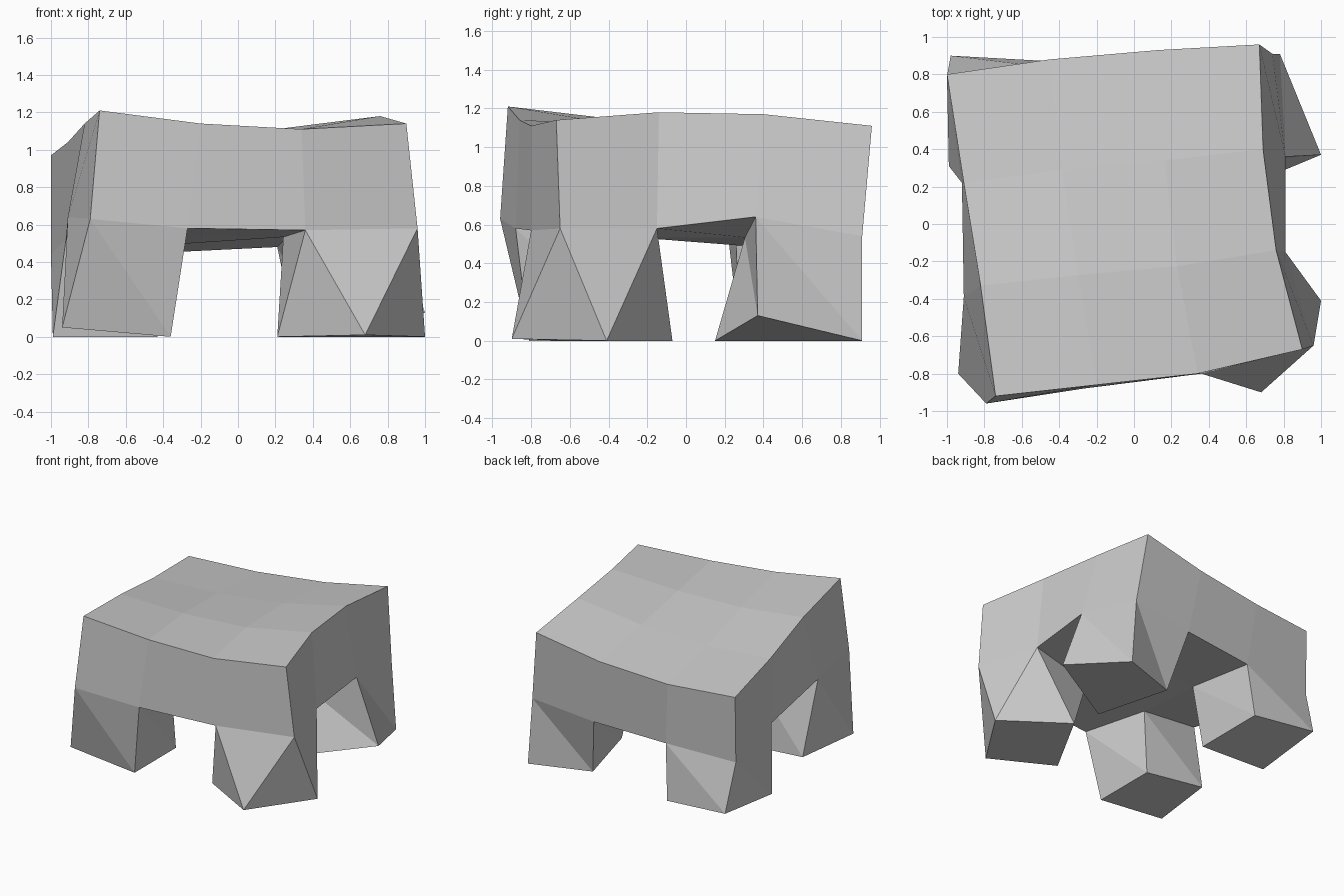
import bpy
import bmesh
from mathutils import Vector

default_cube = bpy.data.objects.get("Cube")
if default_cube:
    bpy.data.objects.remove(default_cube, do_unlink=True)

# Rim loops run counter-clockwise from the front corner at -x
TOP_RIM = [
    (-.74, -.92, 1.21), (-.2, -.86, 1.14), (.34, -.8, 1.11), (.9, -.67, 1.14),
    (.76, -.14, 1.18), (.69, .4, 1.17), (.67, .96, 1.11),
    (.13, .93, 1.01), (-.45, .88, .96), (-1, .8, .97),
    (-.91, .22, 1.04), (-.82, -.33, 1.14)]
LOWER_RIM = [
    (-.79, -.96, .63), (-.27, -.88, .58), (.36, -.8, .57), (.96, -.65, .58),
    (.81, -.15, .58), (.81, .36, .64), (.74, .91, .54),
    (.21, .88, .48), (-.4, .83, .45), (-1, .79, .44),
    (-.92, .22, .52), (-.91, -.39, .64)]

# Feet, each counter-clockwise from the vertex under the outer corner
FEET = {
    "front_right": [(-.94, -.8, .05), (-.36, -.81, 0), (-.36, -.28, 0), (-.87, -.25, .05)],
    "front_left": [(.68, -.9, .01), (1, -.41, 0), (.52, -.07, 0), (.21, -.63, 0)],
    "back_left": [(.78, .91, 0), (.31, .75, 0), (.47, .15, 0), (1, .37, .13)],
    "back_right": [(-.98, .9, .06), (-.99, .31, 0), (-.43, .28, 0), (-.44, .87, .01)]}

RIM_CELLS = ([(i, 0) for i in range(3)] + [(3, j) for j in range(3)]
             + [(i, 3) for i in (3, 2, 1)] + [(0, j) for j in (3, 2, 1)])


def filled_grid(bm, rim, sag):
    """Span a rim loop with a smoothly blended grid, its middle lowered by sag."""
    p = {cell: Vector(co) for cell, co in zip(RIM_CELLS, rim)}
    for i in (1, 2):
        for j in (1, 2):
            u, v = i / 3, j / 3
            across = p[0, j].lerp(p[3, j], u) + p[i, 0].lerp(p[i, 3], v)
            corners = p[0, 0].lerp(p[3, 0], u).lerp(p[0, 3].lerp(p[3, 3], u), v)
            p[i, j] = across - corners - Vector((0, 0, sag))
    return {cell: bm.verts.new(co) for cell, co in p.items()}


bm = bmesh.new()
top = filled_grid(bm, TOP_RIM, 0)
low = filled_grid(bm, LOWER_RIM, .04)

# Top and underside, leaving the corner cells below open for the legs
for i in range(3):
    for j in range(3):
        cell = [(i, j), (i + 1, j), (i + 1, j + 1), (i, j + 1)]
        bm.faces.new([top[c] for c in cell])
        if i == 1 or j == 1:
            bm.faces.new([low[c] for c in reversed(cell)])

# Side walls
for a, b in zip(RIM_CELLS, RIM_CELLS[1:] + RIM_CELLS[:1]):
    bm.faces.new([low[a], low[b], top[b], top[a]])

# Legs: twisted, triangulated extrusions of the corner cells
LEG_CELLS = {
    "front_right": [(0, 0), (1, 0), (1, 1), (0, 1)],
    "front_left": [(3, 0), (3, 1), (2, 1), (2, 0)],
    "back_left": [(3, 3), (2, 3), (2, 2), (3, 2)],
    "back_right": [(0, 3), (0, 2), (1, 2), (1, 3)]}
for name, cells in LEG_CELLS.items():
    hip = [low[c] for c in cells]
    foot = [bm.verts.new(co) for co in FEET[name]]
    for k in range(4):
        n = (k + 1) % 4
        bm.faces.new([hip[k], foot[n], hip[n]])
        bm.faces.new([hip[k], foot[k], foot[n]])
    bm.faces.new(foot[::-1])

bmesh.ops.recalc_face_normals(bm, faces=bm.faces)
mesh = bpy.data.meshes.new("four_legged_block")
bm.to_mesh(mesh)
bm.free()

# Plain grey finish
grey = bpy.data.materials.new("light_grey")
grey.use_nodes = True
colour = (.6, .6, .6, 1)
grey.diffuse_color = colour
grey.node_tree.nodes["Principled BSDF"].inputs["Base Color"].default_value = colour
mesh.materials.append(grey)

block = bpy.data.objects.new("four_legged_block", mesh)
bpy.context.collection.objects.link(block)
